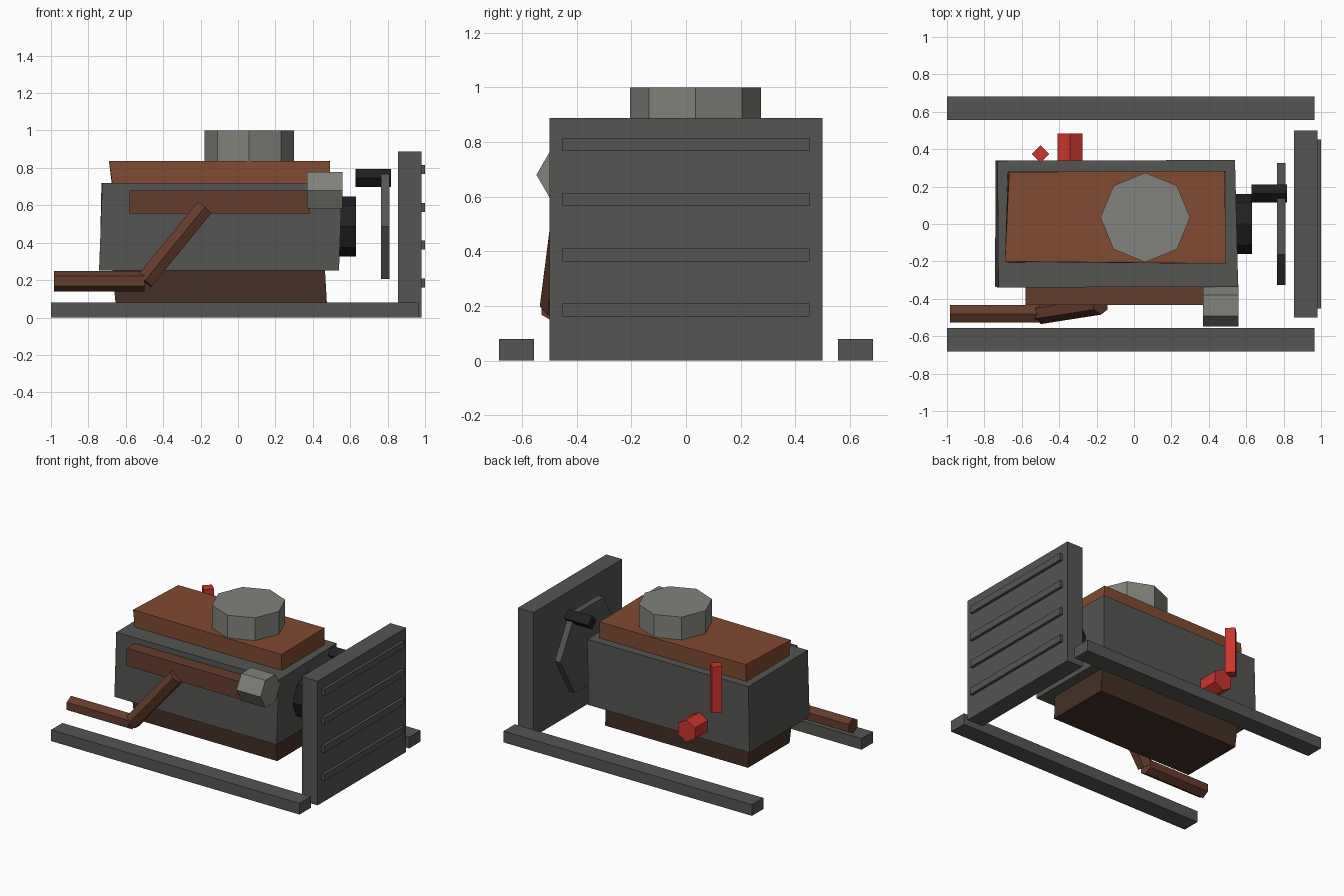
import bpy, bmesh, math
from mathutils import Vector

if "Cube" in bpy.data.objects:
    bpy.data.objects.remove(bpy.data.objects["Cube"])


def mat(name, r, g, b):
    m = bpy.data.materials.new(name)
    m.diffuse_color = (r, g, b, 1)
    m.use_nodes = True
    m.node_tree.nodes["Principled BSDF"].inputs["Base Color"].default_value = m.diffuse_color
    return m


IRON = mat("iron", .09, .09, .085)
STEEL = mat("steel", .22, .22, .2)
RUST = mat("rust", .22, .07, .03)
PIPE = mat("dark_rust", .13, .045, .025)
SUMP = mat("sump_brown", .06, .03, .02)
BLACK = mat("black", .015, .015, .015)
RED = mat("red", .6, .035, .025)


def loft(name, rings, material):
    """Closed solid through rings of equal point count."""
    bm = bmesh.new()
    vs = [[bm.verts.new(p) for p in ring] for ring in rings]
    n = len(vs[0])
    for a, b in zip(vs, vs[1:]):
        for i in range(n):
            bm.faces.new((a[i], a[(i + 1) % n], b[(i + 1) % n], b[i]))
    bm.faces.new(vs[0])
    bm.faces.new(vs[-1])
    bmesh.ops.recalc_face_normals(bm, faces=bm.faces)
    me = bpy.data.meshes.new(name)
    bm.to_mesh(me)
    bm.free()
    ob = bpy.data.objects.new(name, me)
    ob.data.materials.append(material)
    bpy.context.collection.objects.link(ob)
    return ob


def slab(name, low, high, z0, z1, material):
    """Slightly uneven block from bottom and top corner points."""
    return loft(name, [[(x, y, z) for x, y in q] for q, z in ((low, z0), (high, z1))], material)


def box(name, x0, x1, y0, y1, z0, z1, material):
    q = [(x0, y0), (x1, y0), (x1, y1), (x0, y1)]
    return slab(name, q, q, z0, z1, material)


def rod(name, a, b, r, sides, first, material):
    """Prism from a to b with its first corner towards the given direction."""
    a, b = Vector(a), Vector(b)
    d = (b - a).normalized()
    u = Vector(first)
    u = (u - d * u.dot(d)).normalized()
    v = d.cross(u)
    rings = []
    for c in (a, b):
        rings.append([c + r * (u * math.cos(t) + v * math.sin(t))
                      for t in (2 * math.pi * i / sides for i in range(sides))])
    return loft(name, rings, material)


X, Y, Z = (1, 0, 0), (0, 1, 0), (0, 0, 1)

# chassis rails
for side, s in (("front", -1), ("back", 1)):
    ys = sorted((s * .555, s * .683))
    box(side + "_rail", -1, .965, *ys, 0, .08, IRON)

# radiator with slats
box("radiator", .855, .98, -.5, .5, 0, .887, IRON)
for i in range(4):
    z = .185 + i * .202
    box(f"radiator_slat_{i + 1}", .97, 1, -.452, .452, z - .024, z + .024, IRON)

# engine body
slab("oil_pan", [(-.655, -.235), (.475, -.235), (.475, .235), (-.655, .235)],
     [(-.672, -.24), (.465, -.24), (.465, .24), (-.672, .24)], .08, .255, SUMP)
slab("engine_block", [(-.743, -.335), (.54, -.335), (.535, .34), (-.74, .34)],
     [(-.725, -.34), (.557, -.335), (.54, .342), (-.73, .338)], .252, .72, IRON)
slab("valve_cover", [(-.672, -.205), (.49, -.205), (.49, .28), (-.675, .28)],
     [(-.69, -.2), (.492, -.212), (.485, .284), (-.667, .278)], .715, .837, RUST)
rod("air_cleaner", (.06, .035, .837), (.06, .035, 1), .24, 8, X, STEEL)

# exhaust
box("exhaust_manifold", -.58, .385, -.432, -.33, .555, .68, PIPE)
rod("exhaust_downpipe", (-.18, -.43, .587), (-.5, -.48, .195), .055, 6, Y, PIPE)
rod("exhaust_tailpipe", (-.5, -.48, .195), (-.985, -.48, .195), .055, 6, Z, PIPE)

# generator
rod("generator", (.37, -.435, .68), (.56, -.435, .68), .112, 6, Y, STEEL)

# pulley, fan and pump
rod("crank_pulley", (.53, 0, .487), (.63, 0, .487), .16, 8, Z, BLACK)
rod("fan_disc", (.765, 0, .487), (.81, 0, .487), .325, 6, Y, IRON)
rod("pump_shaft", (.628, .162, .746), (.818, .162, .746), .048, 4, Z, BLACK)

# oil filter and dipstick
rod("oil_filter", (-.342, .335, .355), (-.342, .485, .355), .078, 6, Z, RED)
rod("dipstick", (-.5, .375, .5), (-.5, .375, .83), .047, 4, X, RED)
